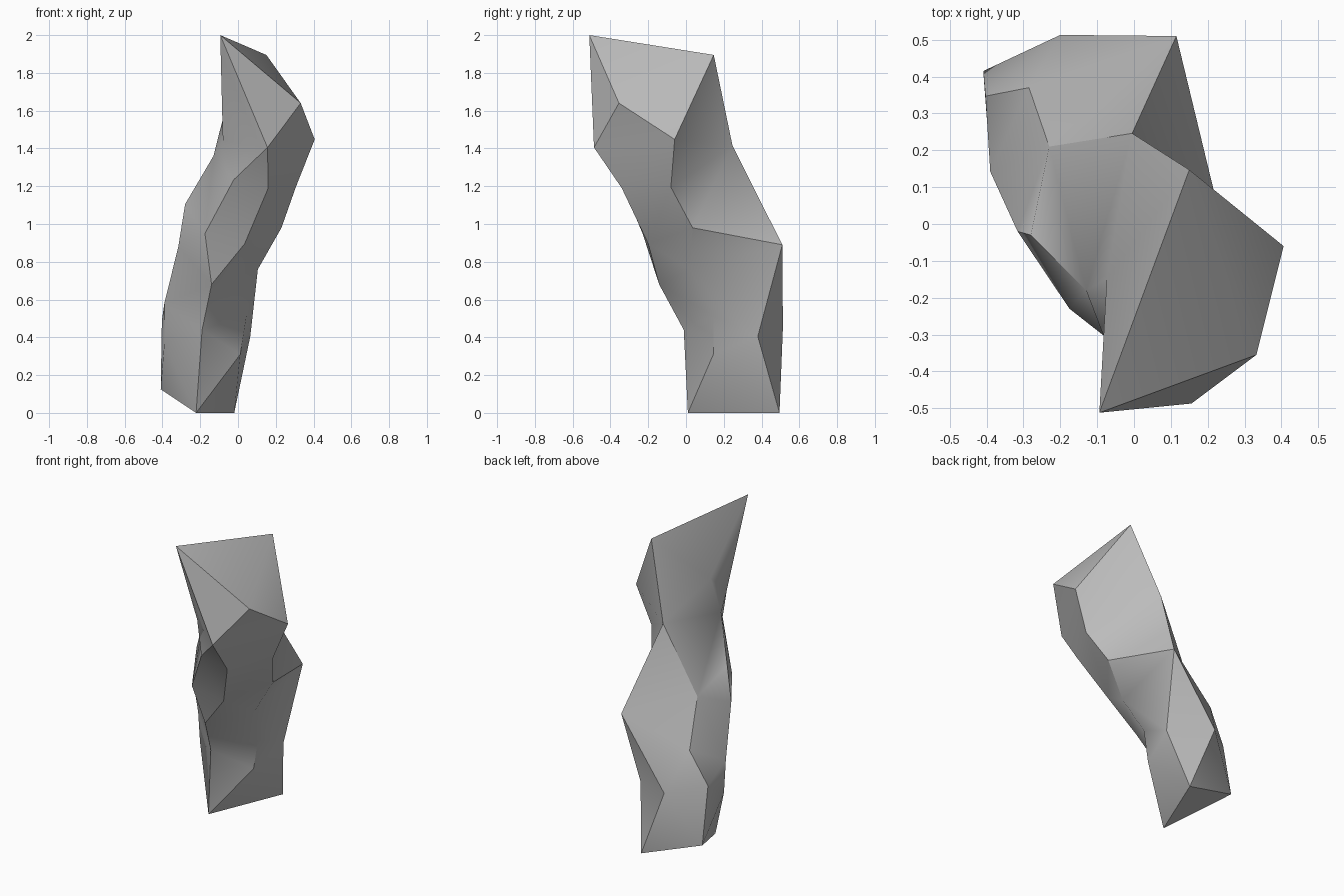
import bpy
import bmesh
import math

cube = bpy.data.objects.get("Cube")
if cube:
    bpy.data.objects.remove(cube, do_unlink=True)

# Stone colour
stone = bpy.data.materials.new("stone_grey")
GREY = (0.5, 0.5, 0.5, 1.0)
stone.diffuse_color = GREY
stone.use_nodes = True
bsdf = next(n for n in stone.node_tree.nodes if n.type == "BSDF_PRINCIPLED")
bsdf.inputs["Base Color"].default_value = GREY
bsdf.inputs["Roughness"].default_value = 0.9

# Corner points of the twisted pillar, grouped by ridge line
summit = {"A": (-.094, -.512, 2.0), "B": (.15, .147, 1.895), "C": (.332, -.355, 1.64)}
right_ridge = {"D": (.406, -.06, 1.448), "G": (.306, -.08, 1.195), "I": (.23, .035, .98),
               "J": (.105, .02, .76), "K": (.045, .145, .515), "k": (.012, .145, .31)}
front_ridge = {"E": (.156, -.487, 1.405), "b": (.16, -.34, 1.19), "a": (.035, -.2, .895),
               "H": (-.022, -.35, 1.235), "Y": (-.175, -.23, .95), "Z": (-.14, -.142, .68),
               "c": (-.19, -.012, .44)}
left_ridge = {"f": (-.08, -.31, 1.44), "e": (-.074, -.15, 1.58), "d": (-.13, -.18, 1.36),
              "W": (-.28, -.03, 1.105), "X": (-.316, -.02, .88), "g": (-.39, .142, .58),
              "h": (-.39, .162, .37)}
back_ridge = {"F": (-.005, .246, 1.415), "V": (-.23, .21, .98), "M": (.115, .51, .89),
              "U": (-.285, .37, .70), "S": (-.2, .513, .45), "N": (.065, .38, .405),
              "T": (-.403, .347, .49)}
foot = {"Q": (-.222, .01, 0), "P": (-.02, .495, 0), "R": (-.409, .415, .125)}

bm = bmesh.new()
corner = {}
for group in (summit, right_ridge, front_ridge, left_ridge, back_ridge, foot):
    for key, co in group.items():
        corner[key] = bm.verts.new(co)


def bridge(left, right):
    """Fill the panel between two ridge lines; repeated corners give triangles."""
    rails = list(zip(left, right))
    for (l0, r0), (l1, r1) in zip(rails, rails[1:]):
        loop = list(dict.fromkeys((l0, l1, r1, r0)))
        bm.faces.new([corner[k] for k in loop])


bridge("ACD", "BBB")                    # slanted top
bridge("AC", "EE")                      # front peak
bridge("CEbaZZcQ", "DDGIJKkQ")          # right front flank
bridge("EbaZ", "EHYZ")                  # front lens facet
bridge("AEHHYYZcQ", "AffdWXXgh")        # left front flank
bridge("ffd", "Aee")                    # left notch under the peak
bridge("AedWXggghhQ", "BFVVVVUTTRR")    # back left flank
bridge("VVUUTR", "FMMSSP")              # back flank
bridge("SP", "MN")                      # back heel
bridge("BFFMNNNP", "DGIIJKkQ")          # right back flank
bridge("QP", "RR")                      # underside

bmesh.ops.recalc_face_normals(bm, faces=bm.faces)
bmesh.ops.triangulate(bm, faces=bm.faces, quad_method="SHORT_EDGE")

mesh = bpy.data.meshes.new("rock_pillar")
bm.to_mesh(mesh)
bm.free()
mesh.materials.append(stone)
pillar = bpy.data.objects.new("rock_pillar", mesh)
bpy.context.collection.objects.link(pillar)

# Soft shading inside each panel, sharp ridges between panels
for ob in bpy.context.selected_objects:
    ob.select_set(False)
pillar.select_set(True)
bpy.context.view_layer.objects.active = pillar
bpy.ops.object.shade_smooth_by_angle(angle=math.radians(35))
